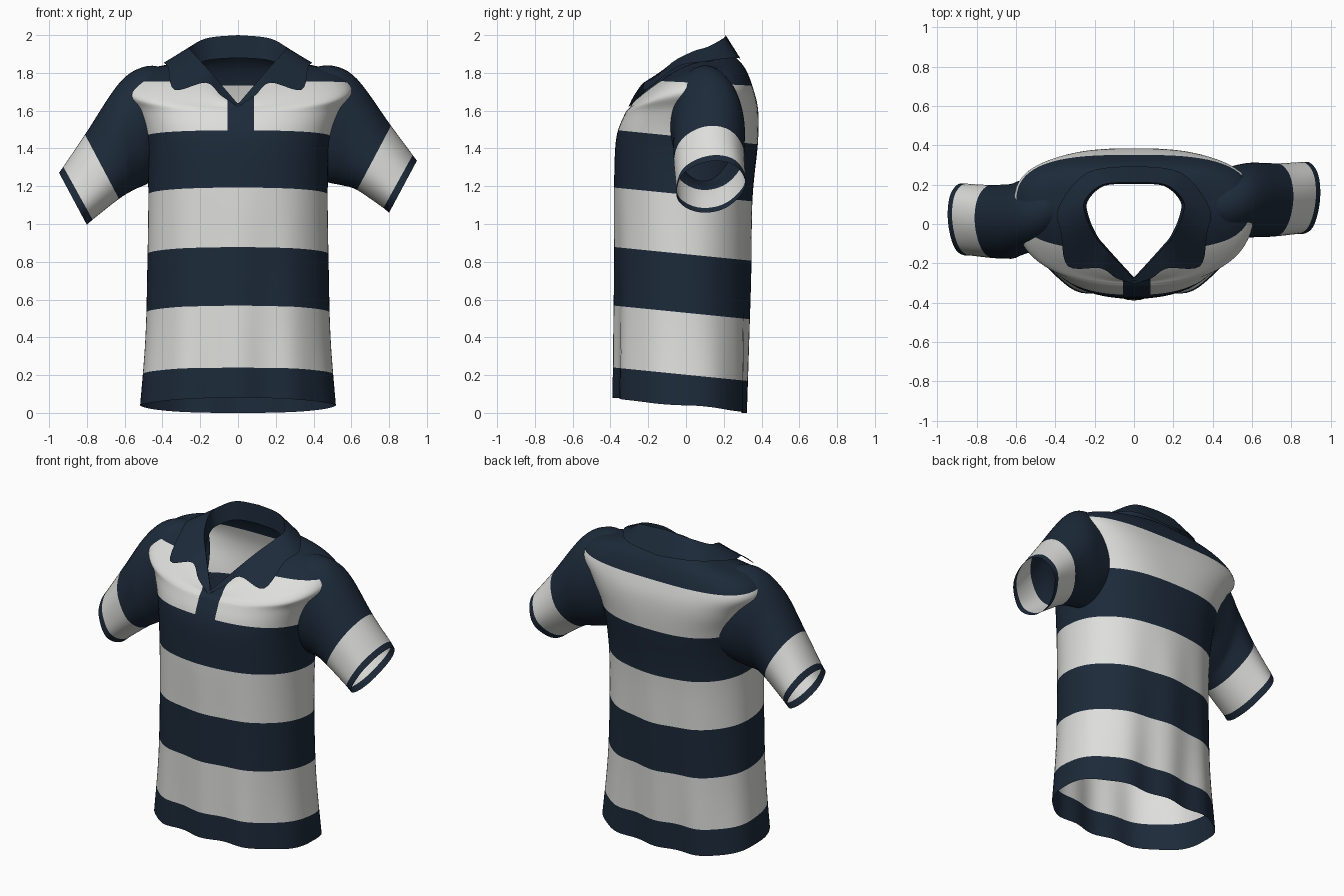
import bpy, bmesh, math
from mathutils import Vector

cube = bpy.data.objects.get("Cube")
if cube:
    bpy.data.objects.remove(cube, do_unlink=True)


def material(name, rgb):
    m = bpy.data.materials.new(name)
    m.use_nodes = True
    m.diffuse_color = (*rgb, 1)
    m.node_tree.nodes["Principled BSDF"].inputs["Base Color"].default_value = (*rgb, 1)
    return m


NAVY, WHITE = 0, 1
MATERIALS = [material("navy_cloth", (0.012, 0.023, 0.042)),
             material("white_cloth", (0.73, 0.73, 0.71))]


def smooth_rows(rows, steps):
    """Catmull-Rom interpolation between rows of numbers."""
    out = []
    last = len(rows) - 1
    for i in range(last):
        quad = (rows[max(i - 1, 0)], rows[i], rows[i + 1], rows[min(i + 2, last)])
        for k in range(steps):
            t = k / steps
            out.append([b + 0.5 * t * (c - a + t * (2*a - 5*b + 4*c - d + t * (3*(b - c) + d - a)))
                        for a, b, c, d in zip(*quad)])
    return out + [list(rows[-1])]


def loft(rings):
    """Join closed rings of points into an open-ended tube."""
    bm = bmesh.new()
    loops = [[bm.verts.new(p) for p in ring] for ring in rings]
    n = len(loops[0])
    for lower, upper in zip(loops, loops[1:]):
        for i in range(n):
            j = (i + 1) % n
            bm.faces.new((lower[i], lower[j], upper[j], upper[i]))
    return bm


def finish(bm, name, rule=lambda p: NAVY, angle=60):
    """Colour faces by a rule on their centre and make the object."""
    bmesh.ops.recalc_face_normals(bm, faces=bm.faces)
    for f in bm.faces:
        f.smooth = True
        f.material_index = rule(f.calc_center_median())
    mesh = bpy.data.meshes.new(name)
    bm.to_mesh(mesh)
    bm.free()
    mesh.set_sharp_from_angle(angle=math.radians(angle))
    for m in MATERIALS:
        mesh.materials.append(m)
    obj = bpy.data.objects.new(name, mesh)
    bpy.context.collection.objects.link(obj)


def torso_ring(row, count=96):
    """Superellipse with separate front, side and back depth and height."""
    w, yf, ys, yb, zf, zs, zb, front_power, back_power = row
    ring = []
    for i in range(count):
        a = math.tau * i / count
        s, c = math.sin(a), math.cos(a)
        y_end, z_end, e = (yf, zf, front_power) if c > 0 else (yb, zb, back_power)
        r = (abs(s) ** e + abs(c) ** e) ** (-1 / e)
        f = abs(c) * r
        ring.append(Vector((w * s * r, ys + (y_end - ys) * f, zs + (z_end - zs) * f ** 1.7)))
    return ring


# Body: half width, front/side/back y, front/side/back z, front/back squareness
body_rows = [
    (.518, -.375, 0, .31, .08, .04, 0, 2.35, 2.8),
    (.49, -.375, 0, .325, .44, .40, .37, 2.25, 2.4),
    (.48, -.375, 0, .34, .82, .78, .75, 2.2, 2.2),
    (.475, -.38, 0, .35, 1.19, 1.16, 1.13, 2.25, 2.3),
    (.485, -.37, .02, .38, 1.45, 1.42, 1.42, 2.45, 2.6),
    (.545, -.325, .05, .382, 1.58, 1.6, 1.6, 2.5, 3),
    (.61, -.305, .08, .355, 1.61, 1.71, 1.72, 2.4, 3),
    (.535, -.295, .1, .315, 1.62, 1.80, 1.82, 2.05, 2.6),
    (.38, -.285, .1, .265, 1.64, 1.84, 1.88, 1.5, 2.2),
    (.27, -.275, .1, .225, 1.63, 1.86, 1.9, 1.3, 2.1),
]
body = loft([torso_ring(r) for r in smooth_rows(body_rows, 6)])

# Soft vertical folds that fade out towards the chest
for v in body.verts:
    fade = max(0, 1 - v.co.z / 1.3)
    v.co.y *= 1 + 0.04 * fade * math.cos(21.5 * v.co.x)

# Cut the stripe, yoke and placket borders into the cloth
STRIPES = (.202, .53, .84, 1.155, 1.46)
YOKE, PLACKET = 1.75, (-.055, .085)
TILT, YOKE_TILT = Vector((0, .1, 1)), Vector((0, .05, 1))
cuts = [((0, 0, h), TILT) for h in STRIPES]
cuts += [((0, 0, YOKE), YOKE_TILT)] + [((x, 0, 0), (1, 0, 0)) for x in PLACKET]
for co, normal in cuts:
    bmesh.ops.bisect_plane(body, geom=body.verts[:] + body.edges[:] + body.faces[:],
                           plane_co=co, plane_no=normal, dist=1e-5)


def body_colour(p):
    placket = p.y < 0 and p.z > 1.4 and PLACKET[0] < p.x < PLACKET[1]
    if p.dot(YOKE_TILT) > YOKE or placket:
        return NAVY
    return sum(p.dot(TILT) > h for h in STRIPES) % 2


finish(body, "shirt_body", body_colour)

# Collar: half outlines from the front of the neck to the back
fold_line = [(0, -.28, 1.635), (.09, -.185, 1.74), (.15, -.12, 1.81), (.2, -.06, 1.865),
             (.245, .04, 1.915), (.25, .12, 1.94), (.16, .2, 1.985), (0, .21, 2.0)]
outer_edge = [(0, -.305, 1.62), (.09, -.275, 1.68), (.17, -.225, 1.748), (.335, -.215, 1.71),
              (.37, -.05, 1.83), (.385, .08, 1.858), (.24, .26, 1.88), (0, .295, 1.865)]
stand_base = [(x * .94, y * .97, z - .02 - .27 * (z - 1.63)) for x, y, z in fold_line]


def collar_ring(half):
    path = smooth_rows(half, 5)
    return path + [(-x, y, z) for x, y, z in path[-2:0:-1]]


finish(loft([collar_ring(h) for h in (stand_base, fold_line, outer_edge)]), "collar", angle=50)

# Sleeves: top x, z, bottom x, z, centre y, half depth, backward lean
sleeve_rows = [
    (.37, 1.822, .42, 1.25, .10, .175, 0),
    (.50, 1.838, .48, 1.22, .105, .188, 0),
    (.63, 1.768, .55, 1.205, .12, .19, .01),
    (.81, 1.52, .63, 1.18, .12, .185, .02),
    (.925, 1.365, .77, 1.085, .13, .18, .03),
]
cuff_rows = [sleeve_rows[-1], (.947, 1.335, .80, 1.06, .13, .18, .03)]
WHITE_ROW = 3


def sleeve_ring(row, side, count=48):
    xt, zt, xb, zb, yc, depth, lean = row
    # The right sleeve swings forward and its cuff hangs a little lower
    drop = max(0, (xt - .45) / .5) if side < 0 else 0
    swing = min(1, (xt - .37) / .3) if side < 0 else 0
    ring = []
    for i in range(count):
        a = math.tau * i / count
        c, s = math.cos(a), math.sin(a)
        ripple = 1 + .05 * max(0, xt - .5) * math.sin(5 * a)
        ring.append(Vector((side * ((xt + xb) / 2 + c * (xt - xb) / 2),
                            yc - .11 * swing + depth * s * ripple + lean * c,
                            (zt + zb) / 2 + c * (zt - zb) / 2 - .065 * drop)))
    return ring


STEPS = 6
dense = smooth_rows(sleeve_rows, STEPS)
split = WHITE_ROW * STEPS
for side, label in ((1, "left"), (-1, "right")):
    for part, rows, colour in (("sleeve", dense[:split + 1], NAVY),
                               ("sleeve_band", dense[split:], WHITE),
                               ("cuff", cuff_rows, NAVY)):
        finish(loft([sleeve_ring(r, side) for r in rows]), f"{label}_{part}",
               lambda p, colour=colour: colour)
